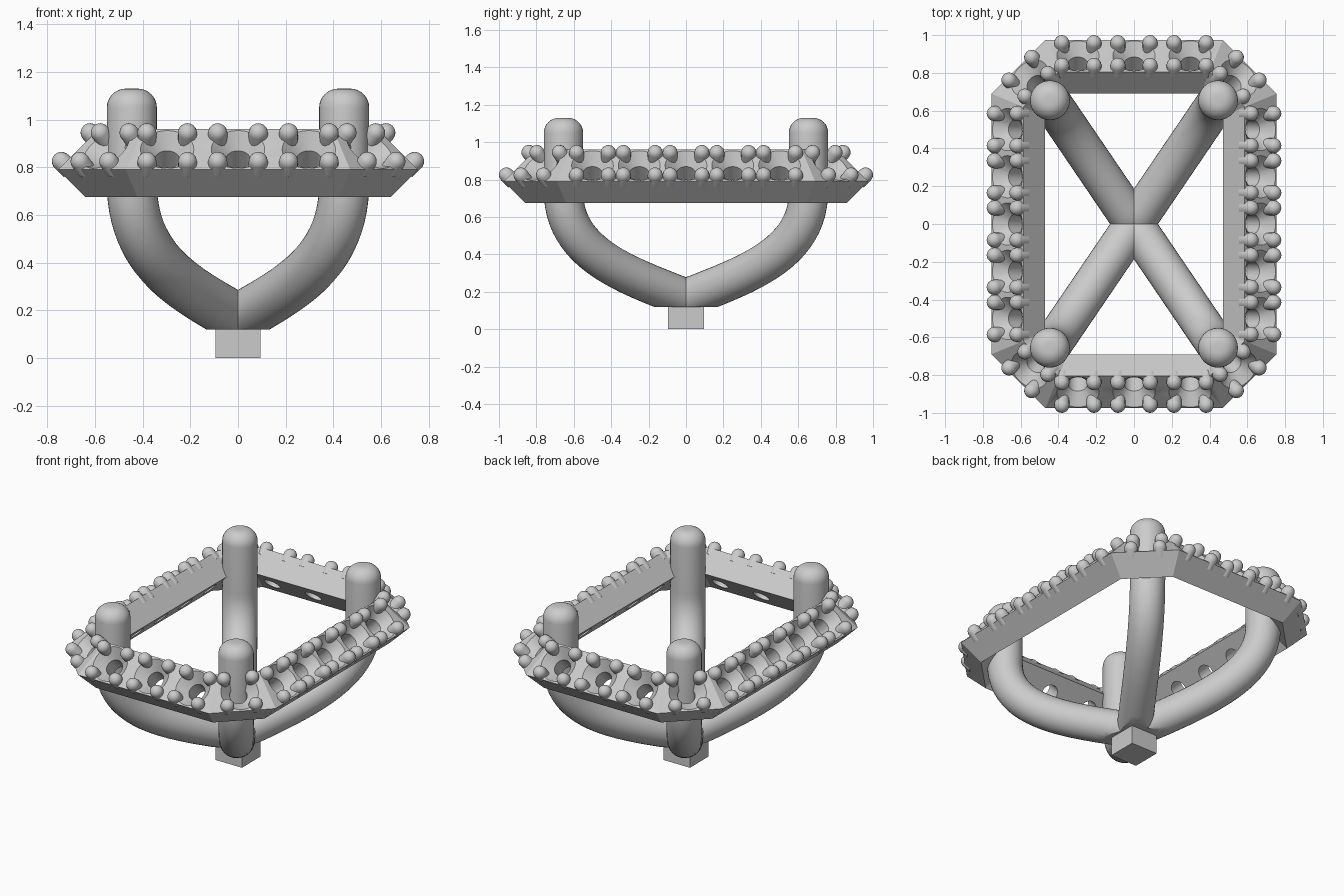
import bpy, bmesh
from math import sin, cos, pi, sqrt
from mathutils import Vector, Matrix

if "Cube" in bpy.data.objects:
    bpy.data.objects.remove(bpy.data.objects["Cube"])

Z = Vector((0, 0, 1))


def finish(bm, name, angle=25):
    bmesh.ops.recalc_face_normals(bm, faces=bm.faces)
    me = bpy.data.meshes.new(name)
    bm.to_mesh(me)
    bm.free()
    ob = bpy.data.objects.new(name, me)
    bpy.context.collection.objects.link(ob)
    smooth(ob, angle)
    return ob


def smooth(ob, angle):
    bpy.ops.object.select_all(action='DESELECT')
    ob.select_set(True)
    bpy.context.view_layer.objects.active = ob
    bpy.ops.object.shade_smooth_by_angle(angle=angle * pi / 180)


def skin(bm, rings, closed=False):
    """Join rings of vertices with quads; cap the ends unless closed."""
    n = len(rings[0])
    pairs = list(zip(rings, rings[1:]))
    if closed:
        pairs.append((rings[-1], rings[0]))
    for a, b in pairs:
        for i in range(n):
            j = (i + 1) % n
            bm.faces.new((a[i], a[j], b[j], b[i]))
    if not closed:
        bm.faces.new(rings[0])
        bm.faces.new(rings[-1])


def lathe(bm, profile, mat, n):
    """Revolve (radius, height) points about the local z axis of mat."""
    skin(bm, [[bm.verts.new(mat @ Vector((r * cos(2 * pi * i / n), r * sin(2 * pi * i / n), h)))
               for i in range(n)] for r, h in profile])


# halo: octagonal ring with a square section turned 45 degrees
def octagon(d, z):
    hx, hy, cut = 0.755 - d, 0.975 - d, 1.445 - d * sqrt(2)
    q = [(hx, cut - hx), (cut - hy, hy)]
    pts = q + [(-x, y) for x, y in q[::-1]] + [(-x, -y) for x, y in q] + [(x, -y) for x, y in q[::-1]]
    return [(x, y, z) for x, y in pts]


bm = bmesh.new()
section = [(0, 0.79), (0.17, 0.96), (0.285, 0.845), (0.115, 0.675)]
skin(bm, [[bm.verts.new(p) for p in octagon(d, z)] for d, z in section], closed=True)
halo = finish(bm, "halo")

# stone seat frames on the sloping outer face: (centre, outward direction)
seats = []
for s in (-1, 1):
    seats += [((x, s * 0.89), (0, s)) for x in (-0.297, 0, 0.297)]
    seats += [((s * 0.67, y), (s, 0)) for y in (-0.5, -0.25, 0, 0.25, 0.5)]
    seats += [((s * 0.5525, t * 0.7725), (s, t)) for t in (-1, 1)]
frames = []
for c, o in seats:
    out = Vector((o[0], o[1], 0)).normalized()
    normal, up = (out + Z).normalized(), (Z - out).normalized()
    along = up.cross(normal)
    m = Matrix((along, up, normal)).transposed().to_4x4()
    frames.append(Matrix.Translation((c[0], c[1], 0.875)) @ m)

# conical seats with through holes, cut from the halo
bm = bmesh.new()
for m in frames:
    lathe(bm, [(0.122, 0.01), (0.112, 0), (0.052, -0.06), (0.052, -0.22)], m, 32)
cutter = finish(bm, "seat_cutter")
cutter.hide_render = True
mod = halo.modifiers.new("seats", 'BOOLEAN')
mod.operation, mod.solver, mod.object = 'DIFFERENCE', 'EXACT', cutter
bpy.ops.object.select_all(action='DESELECT')
halo.select_set(True)
bpy.context.view_layer.objects.active = halo
bpy.ops.object.modifier_apply(modifier=mod.name)
bpy.data.objects.remove(cutter)
smooth(halo, 25)

# beads: four domed pins around every seat
bm = bmesh.new()
bead = [(0.04, -0.04)] + [(0.04 * cos(a), 0.014 + 0.04 * sin(a))
                          for a in [i * pi / 2 / 6 for i in range(6)] + [1.52]]
for m in frames:
    for u in (-0.085, 0.085):
        for v in (-0.085, 0.085):
            lathe(bm, bead, m @ Matrix.Translation((u, v, 0)), 16)
finish(bm, "beads", 40)

# prongs: domed posts that curve down to the centre
R = 0.105
path = [(0.792, 1.05 + 0.08 * sin(a), 0.025 + 0.08 * cos(a)) for a in [i * pi / 16 for i in range(8, -1, -1)]]
ctrl = [(0.792, 0.75), (0.80, 0.40), (0.38, 0.29), (0, 0.165)]
for i in range(25):
    t = i / 24
    w = ((1 - t) ** 3, 3 * t * (1 - t) ** 2, 3 * t * t * (1 - t), t ** 3)
    path.append((sum(k * c[0] for k, c in zip(w, ctrl)), sum(k * c[1] for k, c in zip(w, ctrl)), R))

for sx, side in ((-1, "left"), (1, "right")):
    for sy, end in ((-1, "front"), (1, "back")):
        bm = bmesh.new()
        out = Vector((sx * 0.445, sy * 0.655, 0)).normalized()
        lat = Z.cross(out)
        rings = []
        for i, (d, z, r) in enumerate(path):
            if i < 10:
                nrm = out                      # upright post
            elif i == len(path) - 1:
                nrm = -Z                       # upright end face at the centre
            else:
                a, b = path[i - 1], path[i + 1]
                tan = (out * (b[0] - a[0]) + Z * (b[1] - a[1])).normalized()
                nrm = lat.cross(tan)
                if nrm.dot(out) < 0:
                    nrm = -nrm
            rings.append([bm.verts.new(out * d + Z * z + r * (cos(k * pi / 16) * nrm + sin(k * pi / 16) * lat))
                          for k in range(32)])
        skin(bm, rings)
        # trim flat where the tubes sit on the base
        geom = bm.verts[:] + bm.edges[:] + bm.faces[:]
        bmesh.ops.bisect_plane(bm, geom=geom, plane_co=(0, 0, 0.12), plane_no=(0, 0, 1), clear_inner=True)
        bmesh.ops.holes_fill(bm, edges=[e for e in bm.edges if e.is_boundary], sides=0)
        finish(bm, f"{end}_{side}_prong", 35)

# base block under the crossing
bm = bmesh.new()
bmesh.ops.create_cube(bm, size=1, matrix=Matrix.Translation((0, 0, 0.065)) @ Matrix.Diagonal((0.19, 0.19, 0.13, 1)))
finish(bm, "base_block")
